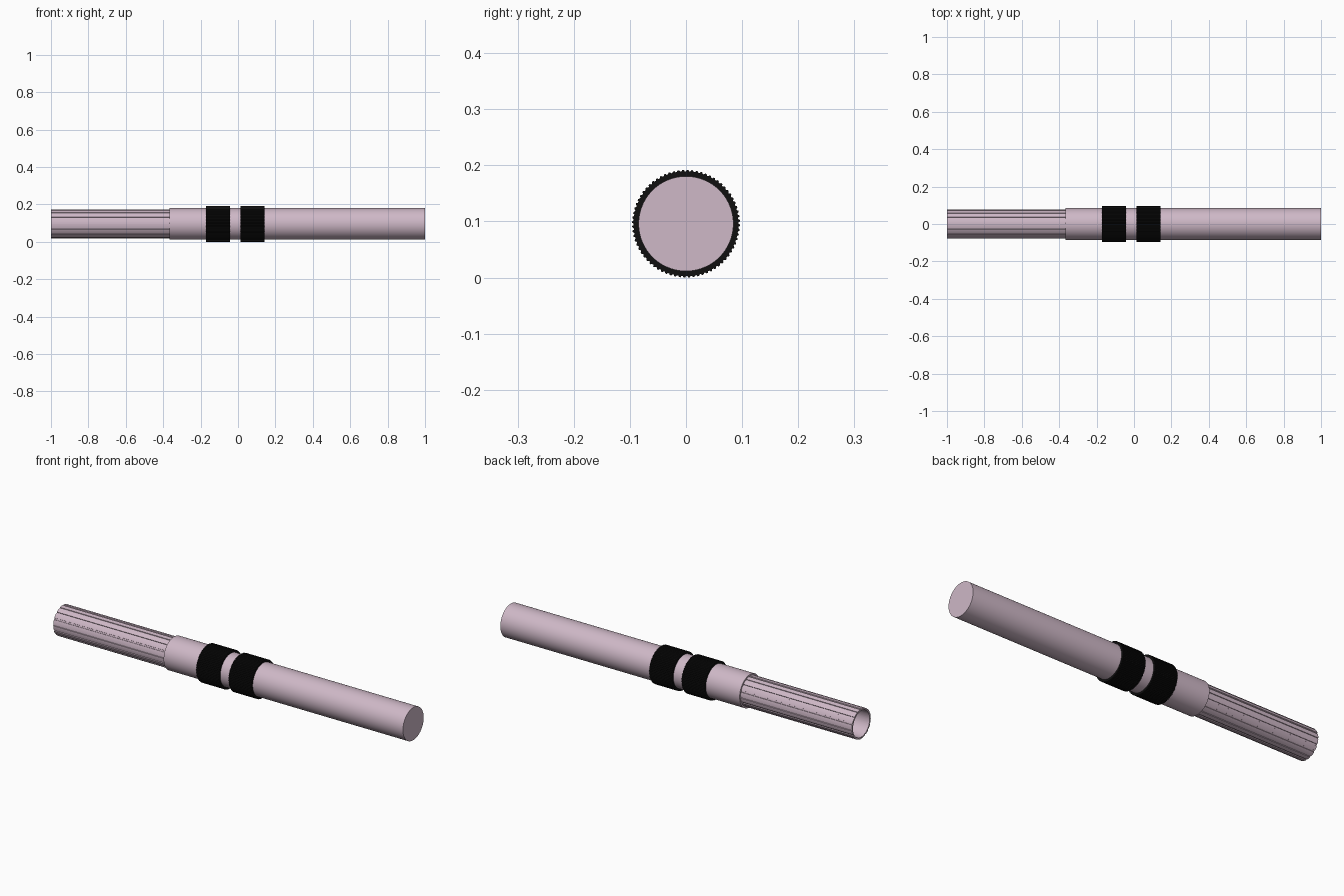
import bpy, bmesh, math

if "Cube" in bpy.data.objects:
    bpy.data.objects.remove(bpy.data.objects["Cube"])

ZC = 0.096


def material(name, rgb):
    m = bpy.data.materials.new(name)
    m.diffuse_color = (*rgb, 1)
    m.use_nodes = True
    m.node_tree.nodes["Principled BSDF"].inputs["Base Color"].default_value = m.diffuse_color
    return m


PINK = material("pale_pink", (0.62, 0.48, 0.57))
BLACK = material("black", (0.005, 0.005, 0.005))


def circle(r, n=96):
    return [(r, 2 * math.pi * i / n) for i in range(n)]


def toothed(low, high, teeth, pattern):
    """Polar outline; pattern is (fraction of tooth pitch, 0 low / 1 high)."""
    pitch = 2 * math.pi / teeth
    return [(high if up else low, (t + f) * pitch)
            for t in range(teeth) for f, up in pattern]


def loft(name, sections, mat, cap_start=False, cap_end=False, closed=False):
    """Bridge polar outlines placed along x into one skin."""
    bm = bmesh.new()
    rings = [[bm.verts.new((x, r * math.cos(a), ZC + r * math.sin(a))) for r, a in ol]
             for x, ol in sections]
    pairs = list(zip(rings, rings[1:]))
    if closed:
        pairs.append((rings[-1], rings[0]))
    for p, q in pairs:
        n = len(p)
        for i in range(n):
            j = (i + 1) % n
            bm.faces.new((p[i], p[j], q[j], q[i]))
    if cap_start:
        bm.faces.new(rings[0])
    if cap_end:
        bm.faces.new(rings[-1])
    bmesh.ops.recalc_face_normals(bm, faces=bm.faces)
    me = bpy.data.meshes.new(name)
    bm.to_mesh(me)
    bm.free()
    ob = bpy.data.objects.new(name, me)
    bpy.context.collection.objects.link(ob)
    me.materials.append(mat)
    bpy.context.view_layer.objects.active = ob
    bpy.ops.object.select_all(action='DESELECT')
    ob.select_set(True)
    bpy.ops.object.shade_smooth_by_angle(angle=math.radians(25))
    return ob


# main barrel, closed at both ends
loft("barrel", [(-0.365, circle(0.0845)), (1.0, circle(0.0845))], PINK, True, True)

# hollow fluted tube: shallow grooves outside, plain bore inside
flutes = toothed(0.0735, 0.077, 16,
                 [(0, 1), (0.25, 1), (0.5, 1), (0.72, 1), (0.74, 0), (0.98, 0)])
bore = [(0.068, a) for r, a in flutes]
loft("fluted_tube", [(-0.36, flutes), (-1.0, flutes), (-1.0, bore), (-0.36, bore)],
     PINK, closed=True)

# two finely knurled grip bands
for i, (x0, x1) in enumerate([(-0.172, -0.042), (0.013, 0.143)], 1):
    knurl = toothed(0.0935, 0.096, 72, [(0, 0), (0.3, 0), (0.5, 1), (0.8, 1)])
    inner = [(0.083, a) for r, a in knurl]
    loft(f"grip_band_{i}", [(x0, inner), (x0, knurl), (x1, knurl), (x1, inner)],
         BLACK, closed=True)
